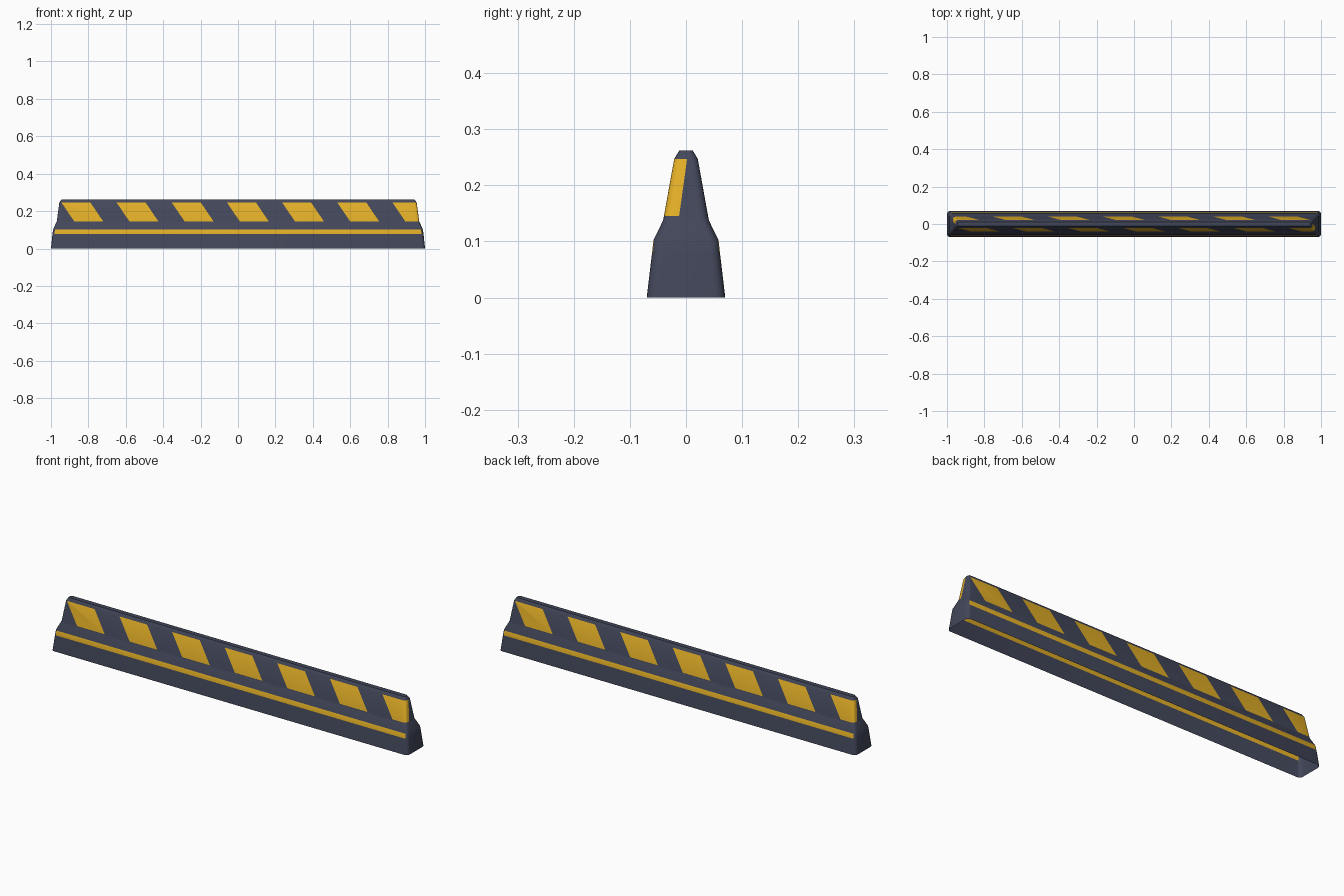
import bpy, bmesh, math
from mathutils import Vector

if "Cube" in bpy.data.objects:
    bpy.data.objects.remove(bpy.data.objects["Cube"])

# Shell profile: height, half length, half width, corner radius
RINGS = [(0.0, 1.0, 0.07, 0.018), (0.078, 0.992, 0.0607, 0.017),
         (0.102, 0.988, 0.058, 0.016), (0.137, 0.973, 0.041, 0.015),
         (0.145, 0.969, 0.0394, 0.015), (0.247, 0.955, 0.021, 0.012),
         (0.262, 0.944, 0.012, 0.008)]
SEG = 4                                   # steps per rounded corner
START, PITCH, WIDTH, SLANT, Z_TOP = -0.945, 0.295, 0.155, 0.68, 0.247


def material(name, rgb):
    m = bpy.data.materials.new(name)
    m.diffuse_color = (*rgb, 1)
    m.use_nodes = True
    m.node_tree.nodes["Principled BSDF"].inputs["Base Color"].default_value = m.diffuse_color
    return m


def ring(bm, z, hx, hy, r):
    verts = []
    for i, (sx, sy) in enumerate(((1, 1), (-1, 1), (-1, -1), (1, -1))):
        for s in range(SEG + 1):
            a = math.pi / 2 * (i + s / SEG)
            verts.append(bm.verts.new((sx * (hx - r) + r * math.cos(a),
                                       sy * (hy - r) + r * math.sin(a), z)))
    return verts


def in_rows(f, lo, hi):
    return lo < f.calc_center_median().z < hi


def cut(bm, faces, co, no):
    geom = set(faces)
    for f in faces:
        geom.update(f.edges)
        geom.update(f.verts)
    bmesh.ops.bisect_plane(bm, geom=list(geom), plane_co=co, plane_no=no, dist=1e-5)


# Barrier shell, open underneath
bm = bmesh.new()
loops = [ring(bm, *row) for row in RINGS]
for a, b in zip(loops, loops[1:]):
    for i in range(len(a)):
        j = (i + 1) % len(a)
        bm.faces.new((a[i], a[j], b[j], b[i]))
bm.faces.new(loops[-1])
bm.normal_update()

# Cut slanted stripes on both long sides and the wrap onto one end of each
for side in (1, -1):
    for k in range(7):
        for off in (0, WIDTH):
            u = START + k * PITCH + off
            if u > 0.94:
                continue
            faces = [f for f in bm.faces if in_rows(f, 0.145, 0.247)
                     and f.normal.y * side < -0.95]
            cut(bm, faces, Vector((u * side, 0, Z_TOP)), Vector((side, 0, SLANT)))
    ends = [f for f in bm.faces if in_rows(f, 0.145, 0.247) and f.normal.x * side > 0.95]
    cut(bm, ends, Vector((0, 0.002 * side, Z_TOP)), Vector((0, side, -0.14)))
bm.normal_update()

# Colour by position
for f in bm.faces:
    c, n = f.calc_center_median(), f.normal
    side = -1 if c.y > 0 else 1
    if 0.078 < c.z < 0.102 and abs(n.y) > 0.95:
        f.material_index = 1
    elif 0.145 < c.z < 0.247:
        u = c.x * side + SLANT * (c.z - Z_TOP)
        if abs(n.y) > 0.95:
            f.material_index = int((u - START) % PITCH < WIDTH)
        else:
            for s in (1, -1):
                if c.x * s > 0 and c.y * s < 0.002 + 0.14 * (c.z - Z_TOP):
                    f.material_index = 1

mesh = bpy.data.meshes.new("road_barrier")
bm.to_mesh(mesh)
bm.free()
mesh.materials.append(material("dark_slate", (0.055, 0.063, 0.102)))
mesh.materials.append(material("warning_yellow", (0.75, 0.42, 0.02)))
obj = bpy.data.objects.new("road_barrier", mesh)
bpy.context.collection.objects.link(obj)
bpy.context.view_layer.objects.active = obj
obj.select_set(True)
bpy.ops.object.shade_smooth_by_angle(angle=math.radians(35))
